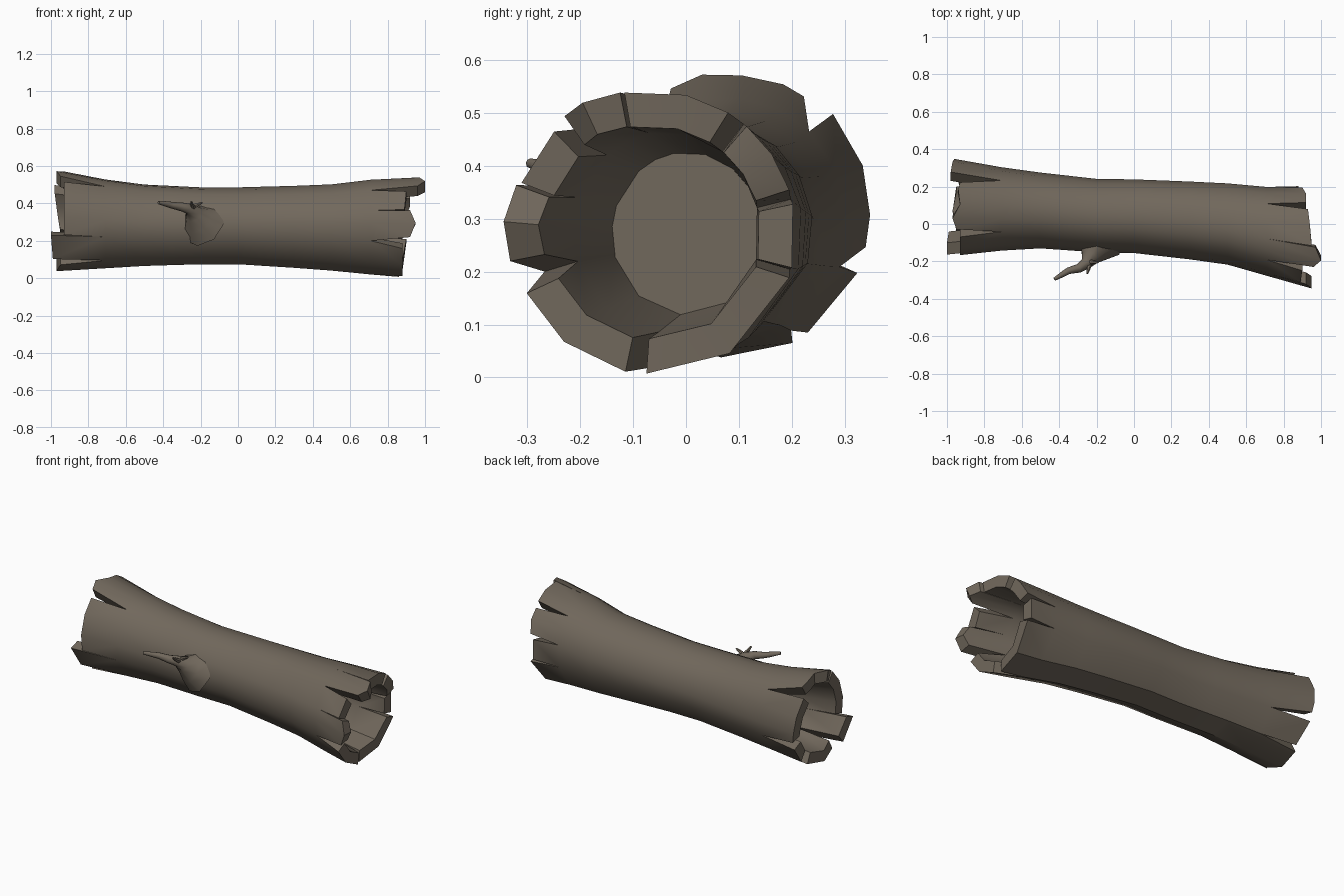
import bpy, bmesh, math
from mathutils import Vector

if "Cube" in bpy.data.objects:
    bpy.data.objects.remove(bpy.data.objects["Cube"])

bark = bpy.data.materials.new("grey_brown_bark")
bark.diffuse_color = (0.165, 0.138, 0.107, 1)
bark.use_nodes = True
bark.node_tree.nodes["Principled BSDF"].inputs["Base Color"].default_value = bark.diffuse_color

# Log axis: x, centre y, centre z, half width y, half height z
PROFILE = [(-1, .09, .31, .265, .275), (-.7, .08, .29, .222, .237), (-.5, .072, .283, .203, .218),
           (-.2, .045, .28, .197, .206), (0, .042, .28, .198, .206), (.3, .02, .275, .21, .22),
           (.5, .002, .272, .22, .232), (.7, -.035, .275, .24, .255), (1, -.075, .27, .285, .275)]

# Split ends: base angle, (angle, length) of the tip on each side of the column
RIGHT = [(-16, (-18, .90), (-14, .88)), (14, (12, .88), (18, .90)), (34, (34, .92)),
         (53, (49, .92), (58, .93)), (76, (76, .94)), (100, (100, .95), (101, .97)),
         (115, (115, 1.0)), (130, (125, .96), (134, .90)), (160, (159, .89), (160, .92)),
         (175, (175, .95)), (197, (191, .92), (205, .88)), (230, (230, .88)),
         (265, (258, .88), (266, .86)), (302, (302, .88))]
LEFT = [(-20, (-24, .95), (-13, .95)), (0, (0, .96)), (25, (20, .97)),
        (47, (44, .98), (58, .93)), (66, (68, .94)), (85, (86, .93)), (104, (103, .97)),
        (123, (117, .95), (128, .93)), (150, (150, .93)), (175, (175, .93)),
        (197, (196, .93), (197, 1.0)), (235, (229, .99), (241, .95)),
        (265, (265, .97)), (302, (296, .95), (304, .93))]
N, SPLIT, FLOOR = len(RIGHT), .71, .5


def surface(x, deg, inset=0):
    """Point on the log at x and angle, moved inward by inset."""
    for a, b in zip(PROFILE, PROFILE[1:]):
        if x <= b[0] + 1e-6:
            break
    t = (x - a[0]) / (b[0] - a[0])
    cy, cz, ry, rz = [p + (q - p) * t for p, q in zip(a[1:], b[1:])]
    r = math.radians(deg)
    return Vector((x, cy + (ry - inset) * math.cos(r), cz + (rz - inset) * math.sin(r)))


def finish(bm, name, angle):
    bmesh.ops.remove_doubles(bm, verts=bm.verts, dist=1e-5)
    bmesh.ops.recalc_face_normals(bm, faces=bm.faces)
    me = bpy.data.meshes.new(name)
    bm.to_mesh(me)
    bm.free()
    ob = bpy.data.objects.new(name, me)
    bpy.context.collection.objects.link(ob)
    me.materials.append(bark)
    bpy.ops.object.select_all(action='DESELECT')
    ob.select_set(True)
    bpy.context.view_layer.objects.active = ob
    bpy.ops.object.shade_smooth_by_angle(angle=math.radians(angle))
    return ob


# Hollow log: outer skin between the split ends
bm = bmesh.new()
rings = []
for x in (-SPLIT, -.5, -.35, -.2, 0, .15, .3, .5, SPLIT):
    t = (x + SPLIT) / (2 * SPLIT)
    rings.append([bm.verts.new(surface(x, l[0] + (r[0] - l[0]) * t)) for l, r in zip(LEFT, RIGHT)])
for a, b in zip(rings, rings[1:]):
    for i in range(N):
        j = (i + 1) % N
        bm.faces.new((a[i], a[j], b[j], b[i]))

# Splintered ends with thick walls, and the closed hollow inside each
for side, cols, base in ((-1, LEFT, rings[0]), (1, RIGHT, rings[-1])):
    inner = [bm.verts.new(surface(side * SPLIT, c[0], .066)) for c in cols]
    floor = [bm.verts.new(surface(side * FLOOR, c[0], .078)) for c in cols]
    tips = []
    for c in cols:
        pairs = [[bm.verts.new(surface(side * x, a, w)) for w in (0, .066)] for a, x in c[1:]]
        tips.append((pairs[0], pairs[-1]))
    for i in range(N):
        j = (i + 1) % N
        (o1, n1), (o2, n2) = tips[i][1], tips[j][0]
        bm.faces.new((base[i], base[j], o2, o1))
        bm.faces.new((inner[i], inner[j], n2, n1))
        bm.faces.new((o1, o2, n2, n1))
        bm.faces.new((floor[i], floor[j], inner[j], inner[i]))
        if len(cols[i]) == 3:
            for o, n in tips[i]:
                bm.faces.new((base[i], o, n, inner[i]))
    bm.faces.new(floor)
finish(bm, "hollow_log", 35)


def limb(name, path, sides=8):
    """Tapered tube through (x, y, z, radius) points."""
    bm = bmesh.new()
    pts = [Vector(p[:3]) for p in path]
    loops = []
    for i, p in enumerate(pts):
        d = pts[min(i + 1, len(pts) - 1)] - pts[max(i - 1, 0)]
        u = d.cross(Vector((0, 0, 1))).normalized()
        v = u.cross(d).normalized()
        loops.append([bm.verts.new(p + path[i][3] * (u * math.cos(k * math.tau / sides) +
                                                     v * math.sin(k * math.tau / sides)))
                      for k in range(sides)])
    for a, b in zip(loops, loops[1:]):
        for k in range(sides):
            m = (k + 1) % sides
            bm.faces.new((a[k], a[m], b[m], b[k]))
    bm.faces.new(loops[0])
    bm.faces.new(loops[-1])
    return finish(bm, name, 50)


# Broken branch with a flared root and two twigs
limb("branch", [(-.19, -.10, .29, .13), (-.215, -.145, .315, .085), (-.235, -.18, .345, .05),
                (-.255, -.21, .368, .032), (-.295, -.237, .38, .024), (-.35, -.25, .39, .018),
                (-.375, -.265, .395, .016), (-.425, -.295, .405, .009)])
limb("front_twig", [(-.25, -.20, .365, .022), (-.24, -.225, .38, .014), (-.25, -.265, .41, .005)], 6)
limb("side_twig", [(-.25, -.19, .36, .02), (-.225, -.205, .39, .012), (-.19, -.205, .405, .004)], 6)
